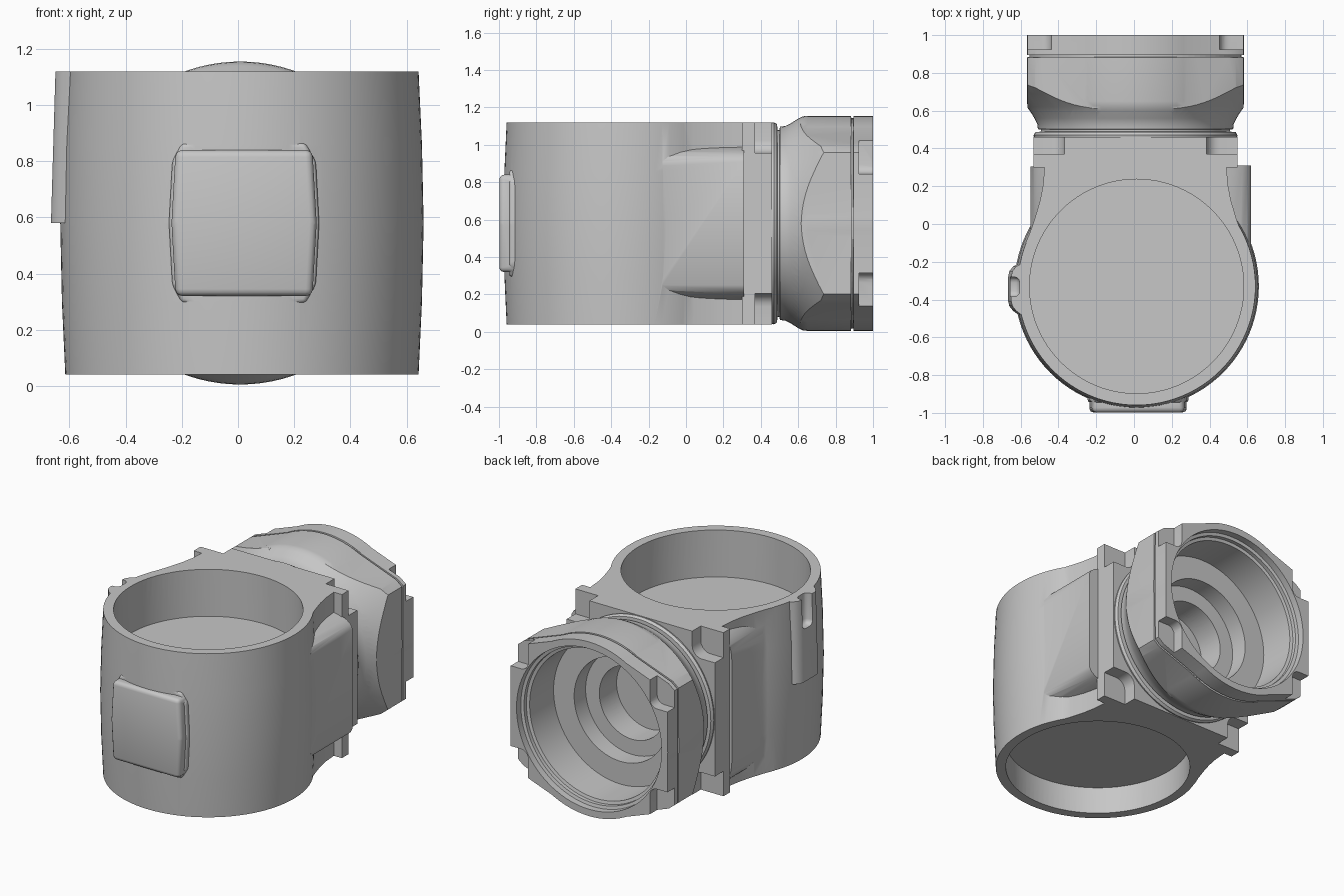
import bpy, bmesh, math
from mathutils import Vector

if "Cube" in bpy.data.objects:
    bpy.data.objects.remove(bpy.data.objects["Cube"], do_unlink=True)

CX, CZ = 0.008, 0.58             # coupling axis
DX, DY = 0.014, -0.33            # drum axis in plan
LOW, HIGH = 0.04, 1.12           # body height range

grey = bpy.data.materials.new("plain_grey")
grey.use_nodes = True
COLOUR = (0.57, 0.57, 0.57, 1)
grey.diffuse_color = COLOUR
grey.node_tree.nodes["Principled BSDF"].inputs["Base Color"].default_value = COLOUR


def finish(name, bm):
    bmesh.ops.remove_doubles(bm, verts=bm.verts, dist=0.0001)
    bmesh.ops.recalc_face_normals(bm, faces=bm.faces)
    mesh = bpy.data.meshes.new(name)
    bm.to_mesh(mesh)
    bm.free()
    mesh.materials.append(grey)
    obj = bpy.data.objects.new(name, mesh)
    bpy.context.collection.objects.link(obj)
    return obj


def lathe(name, profile, axis, steps=96):
    """Spin (radius, height) points about the drum axis (z) or coupling axis (y)."""
    bm = bmesh.new()
    if axis == "z":
        centre, spin_axis = Vector((DX, DY, 0)), Vector((0, 0, 1))
    else:
        centre, spin_axis = Vector((CX, 0, CZ)), Vector((0, 1, 0))
    verts = [bm.verts.new(centre + Vector((r, 0, 0)) + spin_axis * h) for r, h in profile]
    edges = [bm.edges.new(pair) for pair in zip(verts, verts[1:])]
    bmesh.ops.spin(bm, geom=verts + edges, cent=centre, axis=spin_axis,
                   angle=math.tau, steps=steps, use_merge=True)
    return finish(name, bm)


def prism(name, points, axis, start, end, bevel=0.0, segments=3, along_only=False):
    """Extrude a plan (x, y) along z or an elevation (x, z) along y."""
    def place(p, h):
        return (p[0], p[1], h) if axis == "z" else (p[0], h, p[1])
    bm = bmesh.new()
    face = bm.faces.new([bm.verts.new(place(p, start)) for p in points])
    shift = (0, 0, end - start) if axis == "z" else (0, end - start, 0)
    new = bmesh.ops.extrude_face_region(bm, geom=[face])["geom"]
    bmesh.ops.translate(bm, vec=shift, verts=[g for g in new if isinstance(g, bmesh.types.BMVert)])
    bmesh.ops.recalc_face_normals(bm, faces=bm.faces)
    if bevel:
        k = 2 if axis == "z" else 1
        edges = [e for e in bm.edges
                 if not along_only or abs(e.verts[0].co[k] - e.verts[1].co[k]) > 0.001]
        bmesh.ops.bevel(bm, geom=edges, offset=bevel, segments=segments,
                        profile=0.5, affect="EDGES")
    return finish(name, bm)


def rect(x0, x1, b0, b1):
    return [(x0, b0), (x1, b0), (x1, b1), (x0, b1)]


def combine(target, tool, operation):
    mod = target.modifiers.new(operation.lower(), "BOOLEAN")
    mod.operation, mod.solver, mod.object = operation, "EXACT", tool
    bpy.context.view_layer.objects.active = target
    bpy.ops.object.modifier_apply(modifier=mod.name)
    bpy.data.objects.remove(tool, do_unlink=True)


def mirror_x(half):
    """Complete a right-hand outline with its mirror about the centre line."""
    return half + [(2 * CX - x, y) for x, y in reversed(half)]


def mirror_z(half):
    """Complete (x, height above the coupling axis) points with their mirror below."""
    return [(x, CZ + h) for x, h in half] + [(x, CZ - h) for x, h in reversed(half)]


# Drum, slightly barrelled, with the neck behind it
body = lathe("drum_body", [(0, LOW), (0.629, LOW), (0.641, 0.3), (0.647, CZ),
                           (0.641, 0.86), (0.629, HIGH), (0, HIGH)], "z")
neck_half = [(0.4, -0.3), (0.59, -0.1), (0.565, -0.04), (0.538, 0.04), (0.512, 0.13),
             (0.497, 0.21), (0.487, 0.34)]
combine(body, prism("neck", mirror_x(neck_half), "z", LOW, HIGH), "UNION")

# Raised side panels with sloping shoulders
left_section = [(0.4, 0.42), (0.47, 0.412), (0.53, 0.398), (0.575, 0.38), (0.605, 0.358),
                (0.62, 0.33)]
combine(body, prism("left_panel", mirror_z(left_section), "y", -0.125, 0.31), "UNION")
right_section = [(-0.4, 0.51), (-0.47, 0.5), (-0.505, 0.47), (-0.53, 0.43), (-0.543, 0.39),
                 (-0.548, 0.34)]
combine(body, prism("right_panel", mirror_z(right_section), "y", -0.125, 0.305), "UNION")

# Square flange with a rounded pocket in each corner
flange = prism("flange", rect(-0.533, 0.549, LOW, HIGH), "y", 0.3, 0.46)
for side in (-1, 1):
    for level in (-1, 1):
        xs = sorted((CX + side * 0.375, CX + side * 0.8))
        zs = sorted((CZ + level * 0.375, CZ + level * 0.8))
        combine(flange, prism("pocket", rect(*xs, *zs), "y", 0.37, 0.6, 0.07, 5, True),
                "DIFFERENCE")
combine(body, flange, "UNION")

# Front pad on a blended base
base = [(-0.2, 0.295), (0.24, 0.295), (0.277, 0.36), (0.289, CZ),
        (0.277, 0.8), (0.24, 0.865), (-0.2, 0.865), (-0.234, 0.8), (-0.246, CZ), (-0.234, 0.36)]
combine(body, prism("pad_base", base, "y", -0.945, -0.8, 0.015), "UNION")
pad = [(-0.222, 0.32), (0.265, 0.32), (0.28, CZ), (0.265, 0.84), (-0.222, 0.84), (-0.237, CZ)]
combine(body, prism("front_pad", pad, "y", -0.998, -0.8, 0.025), "UNION")

# Upright rib on the right side, leaning in slightly, with a slot from the top
rib_plan = [(-0.45, -0.16), (-0.6, -0.205), (-0.64, -0.225), (-0.66, -0.25), (-0.666, -0.28),
            (-0.666, -0.41), (-0.66, -0.435), (-0.64, -0.46), (-0.6, -0.49), (-0.45, -0.54)]
rib = prism("rib", rib_plan, "z", CZ, HIGH)
for v in rib.data.vertices:
    if v.co.z > 1:
        v.co.x += 0.016
combine(body, rib, "UNION")
combine(body, prism("rib_slot", rect(-0.8, -0.605, -0.385, -0.28), "z", 0.92, 1.3, 0.03),
        "DIFFERENCE")

# Drum pockets, top and bottom
combine(body, lathe("top_pocket", [(0, 0.81), (0.567, 0.81), (0.567, 1.3), (0, 1.3)], "z"),
        "DIFFERENCE")
combine(body, lathe("bottom_pocket", [(0, -0.2), (0.567, -0.2), (0.567, 0.22), (0, 0.22)], "z"),
        "DIFFERENCE")

# Round coupling with collar, groove, flared shoulder and rim
coupling = lathe("rear_coupling", [
    (0, 0.42), (0.53, 0.42), (0.54, 0.47), (0.53, 0.487), (0.5, 0.489), (0.5, 0.5),
    (0.517, 0.502), (0.52, 0.53), (0.535, 0.56), (0.56, 0.6), (0.572, 0.625), (0.575, 0.65),
    (0.575, 0.882), (0.562, 0.884), (0.562, 0.894), (0.575, 0.896), (0.575, 1.0), (0, 1.0)], "y")

# Flat-sided lugs on the coupling, tangent to it and cut from a wider flare
lug_half = [(0.2, 0.533), (0.53, 0.412), (0.572, 0.378)]
for side in (-1, 1):
    outline = mirror_z([(CX + side * x, h) for x, h in lug_half])
    lug = prism("lug", outline, "y", 0.55, 1.0)
    flare = lathe("flare", [(0, 0.5), (0.51, 0.53), (0.575, 0.62), (0.64, 0.69), (0.68, 0.73),
                            (0.72, 0.78), (0.72, 0.882), (0.562, 0.884), (0.562, 0.894),
                            (0.72, 0.896), (0.72, 1.1), (0, 1.1)], "y")
    combine(lug, flare, "INTERSECT")
    combine(coupling, lug, "UNION")
    for level in (-1, 1):
        xs = sorted((CX + side * 0.445, CX + side * 0.8))
        zs = sorted((CZ + level * 0.265, CZ + level * 0.6))
        combine(coupling, prism("lug_pocket", rect(*xs, *zs), "y", 0.925, 1.2, 0.05, 4, True),
                "DIFFERENCE")

# Stepped bore running in from the rear
bore = [(0, 0.37), (0.24, 0.37), (0.24, 0.55), (0.34, 0.55), (0.34, 0.67), (0.49, 0.67),
        (0.49, 0.92), (0.51, 0.925), (0.51, 0.95), (0.53, 0.955), (0.53, 1.2), (0, 1.2)]
for part in (body, coupling):
    combine(part, lathe("stepped_bore", bore, "y"), "DIFFERENCE")

# Smooth curved faces, sharp edges kept
for part in (body, coupling):
    bpy.ops.object.select_all(action="DESELECT")
    part.select_set(True)
    bpy.context.view_layer.objects.active = part
    bpy.ops.object.shade_smooth_by_angle(angle=math.radians(32))
